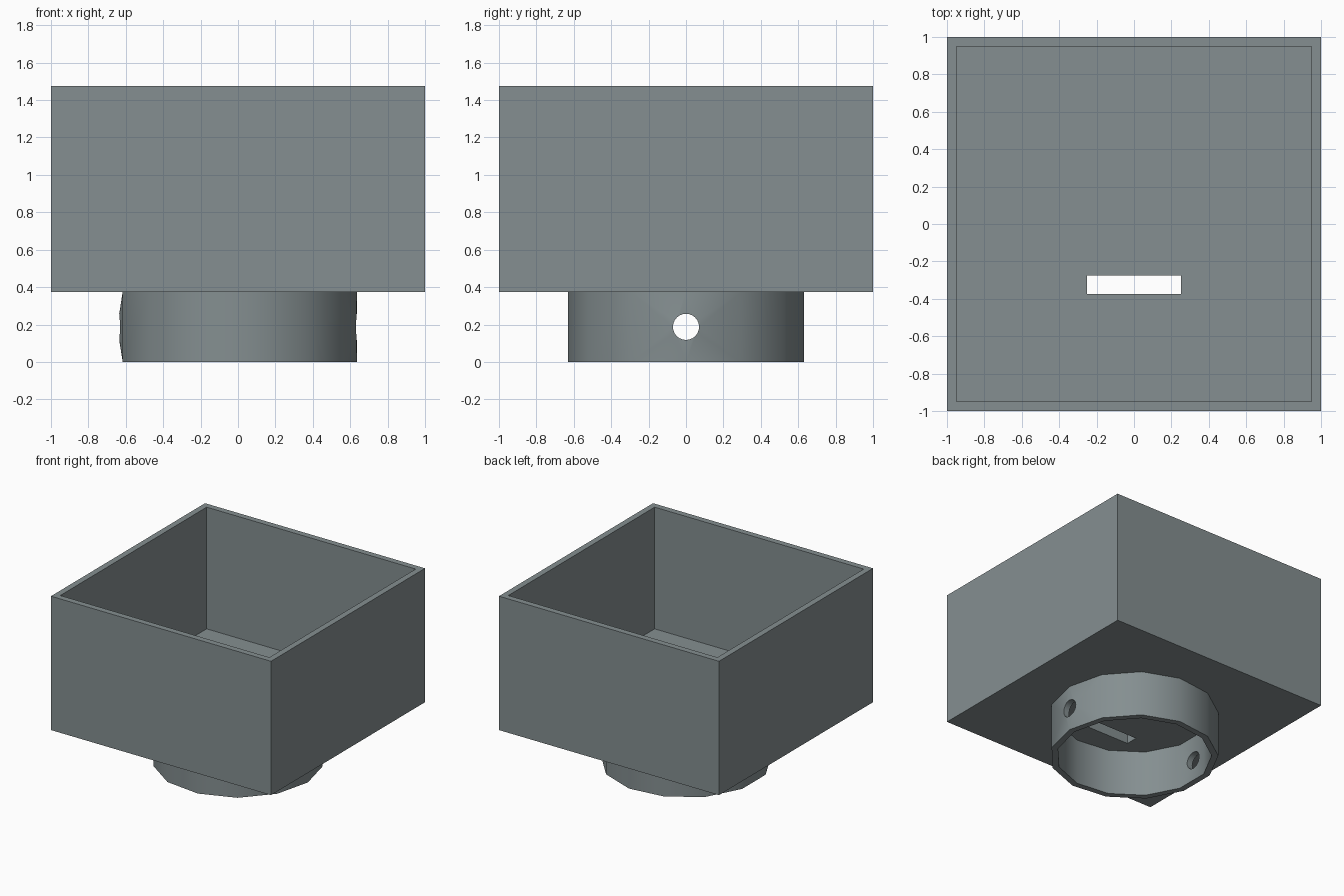
import bpy, bmesh, math

if "Cube" in bpy.data.objects:
    bpy.data.objects.remove(bpy.data.objects["Cube"])

grey = bpy.data.materials.new("slate_grey")
grey.diffuse_color = (0.233, 0.274, 0.282, 1)
grey.use_nodes = True
grey.node_tree.nodes["Principled BSDF"].inputs["Base Color"].default_value = grey.diffuse_color


def block(name, lo, hi):
    """Axis-aligned box between two corners."""
    bpy.ops.mesh.primitive_cube_add(size=1)
    ob = bpy.context.object
    ob.name = name
    for v in ob.data.vertices:
        v.co = [hi[i] if v.co[i] > 0 else lo[i] for i in range(3)]
    return ob


# Open-topped square box with a slot through its floor
BASE = 0.375
box = block("box", (-1, -1, BASE), (1, 1, 1.475))
box.data.materials.append(grey)
cutters = [block("cavity_cutter", (-0.95, -0.95, 0.475), (0.95, 0.95, 1.7)),
           block("slot_cutter", (-0.25, -0.375, 0.2), (0.25, -0.275, 0.6))]
for cutter in cutters:
    cutter.hide_render = True
    mod = box.modifiers.new("cut", 'BOOLEAN')
    mod.operation = 'DIFFERENCE'
    mod.solver = 'EXACT'
    mod.object = cutter
    bpy.context.view_layer.objects.active = box
    bpy.ops.object.modifier_apply(modifier=mod.name)
    bpy.data.objects.remove(cutter)

# Thirteen-sided collar under the box, with a round cross hole along x
SIDES, HOLE_R, HOLE_N = 13, 0.07, 24
STEP = 2 * math.pi / SIDES
bm = bmesh.new()


def shell(r):
    """One wall of the collar, laid out flat and then wrapped round radius r."""
    low = [bm.verts.new((k * STEP * r, 0, 0)) for k in range(-1, SIDES)]
    top = [bm.verts.new((k * STEP * r, BASE, 0)) for k in range(-1, SIDES)]
    holes = []
    # flat index range of each wall patch that carries a hole
    for angle, a, b in ((0, 0, 2), (math.pi, 7, 8)):
        ring = []
        for i in range(HOLE_N):
            t = 2 * math.pi * i / HOLE_N
            arc = angle + math.asin(HOLE_R * math.cos(t) / r)
            ring.append(bm.verts.new((arc * r, BASE / 2 + HOLE_R * math.sin(t), 0)))
        rim = low[a:b + 1] + top[a:b + 1][::-1]
        edges = [bm.edges.new((loop[i - 1], loop[i]))
                 for loop in (rim, ring) for i in range(len(loop))]
        bmesh.ops.triangle_fill(bm, edges=edges, use_beauty=True, normal=(0, 0, 1))
        holes.append(ring)
    for i in range(2, SIDES):
        if i != 7:
            bm.faces.new((low[i], low[i + 1], top[i + 1], top[i]))
    for v in low + top + holes[0] + holes[1]:
        arc, z = v.co.x / r, v.co.y
        v.co = (r * math.cos(arc), r * math.sin(arc), z)
    return low, top, holes


outer, inner = shell(0.635), shell(0.585)
# Rims and hole tunnels between the two walls
for o, n in ((outer[0], inner[0]), (outer[1], inner[1])):
    for i in range(SIDES):
        bm.faces.new((o[i], o[i + 1], n[i + 1], n[i]))
for o, n in zip(outer[2], inner[2]):
    for i in range(HOLE_N):
        bm.faces.new((o[i - 1], o[i], n[i], n[i - 1]))
bmesh.ops.remove_doubles(bm, verts=bm.verts[:], dist=0.0005)
bmesh.ops.recalc_face_normals(bm, faces=bm.faces[:])
# The upper rim is joined to the box floor
hidden = [f for f in bm.faces if all(v.co.z > BASE - 0.001 for v in f.verts)]
bmesh.ops.delete(bm, geom=hidden, context='FACES_ONLY')

mesh = bpy.data.meshes.new("collar")
bm.to_mesh(mesh)
bm.free()
mesh.materials.append(grey)
collar = bpy.data.objects.new("collar", mesh)
bpy.context.collection.objects.link(collar)
bpy.ops.object.select_all(action='DESELECT')
collar.select_set(True)
bpy.context.view_layer.objects.active = collar
bpy.ops.object.shade_smooth_by_angle(angle=math.radians(35))
